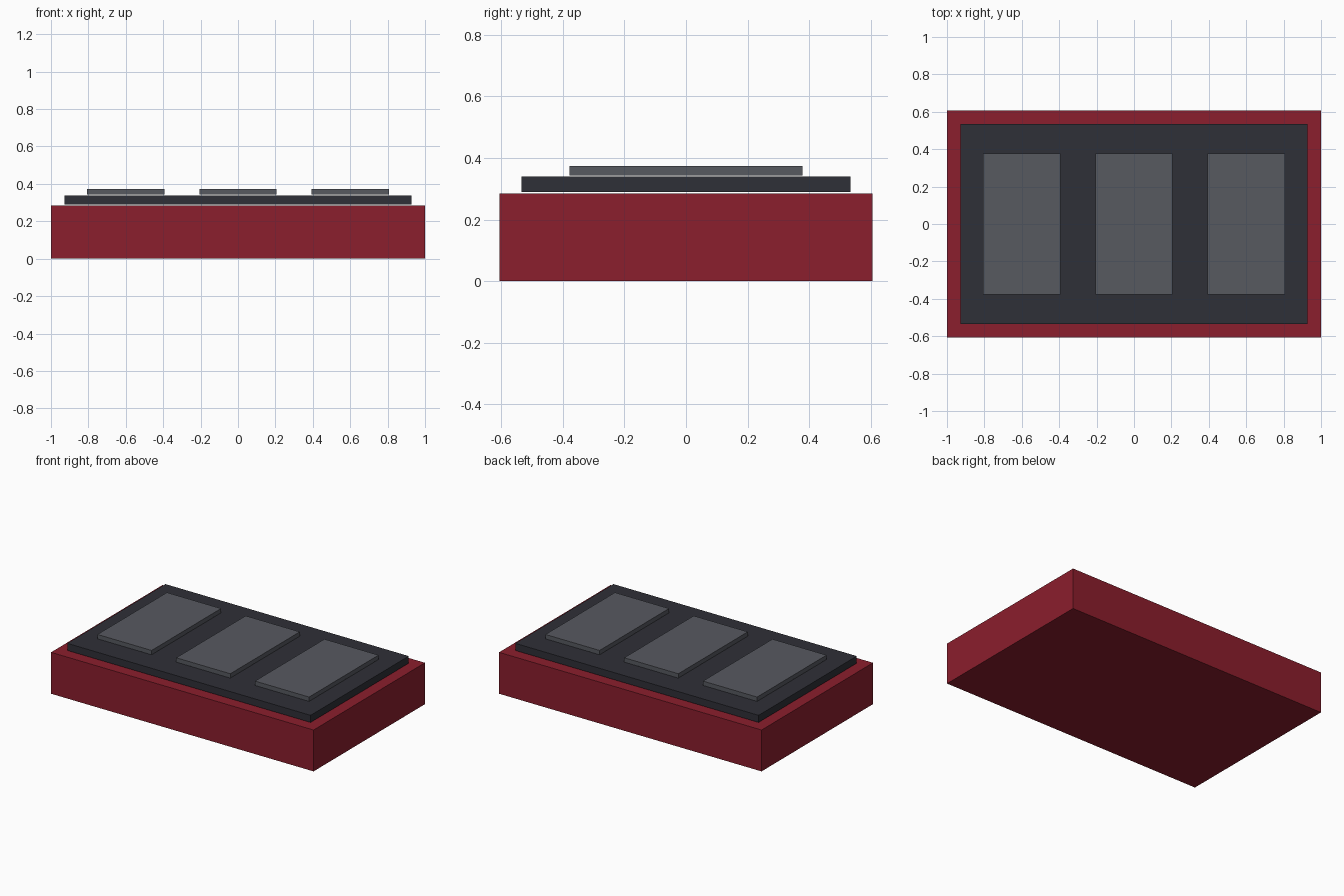
import bpy

if "Cube" in bpy.data.objects:
    bpy.data.objects.remove(bpy.data.objects["Cube"])


def material(name, rgb):
    mat = bpy.data.materials.new(name)
    mat.diffuse_color = (*rgb, 1)
    mat.use_nodes = True
    mat.node_tree.nodes["Principled BSDF"].inputs["Base Color"].default_value = mat.diffuse_color
    return mat


def box(name, x, half_x, half_y, z0, z1, mat):
    bpy.ops.mesh.primitive_cube_add(size=2, location=(x, 0, (z0 + z1) / 2))
    ob = bpy.context.object
    ob.name = name
    ob.scale = (half_x, half_y, (z1 - z0) / 2)
    bpy.ops.object.transform_apply(location=False, rotation=False, scale=True)
    ob.data.materials.append(mat)
    return ob


red = material("red", (0.258, 0.013, 0.026))
dark = material("dark_grey", (0.028, 0.029, 0.038))
grey = material("mid_grey", (0.095, 0.10, 0.117))

# Solid red base
box("base", 0, 1.0, 0.606, 0, 0.285, red)

# Dark panel, floating a hair above the base
box("top_panel", 0, 0.927, 0.534, 0.29, 0.339, dark)

# Row of three raised pads
for side, x in (("left", -0.6), ("middle", 0), ("right", 0.6)):
    box(side + "_pad", x, 0.206, 0.378, 0.343, 0.373, grey)
